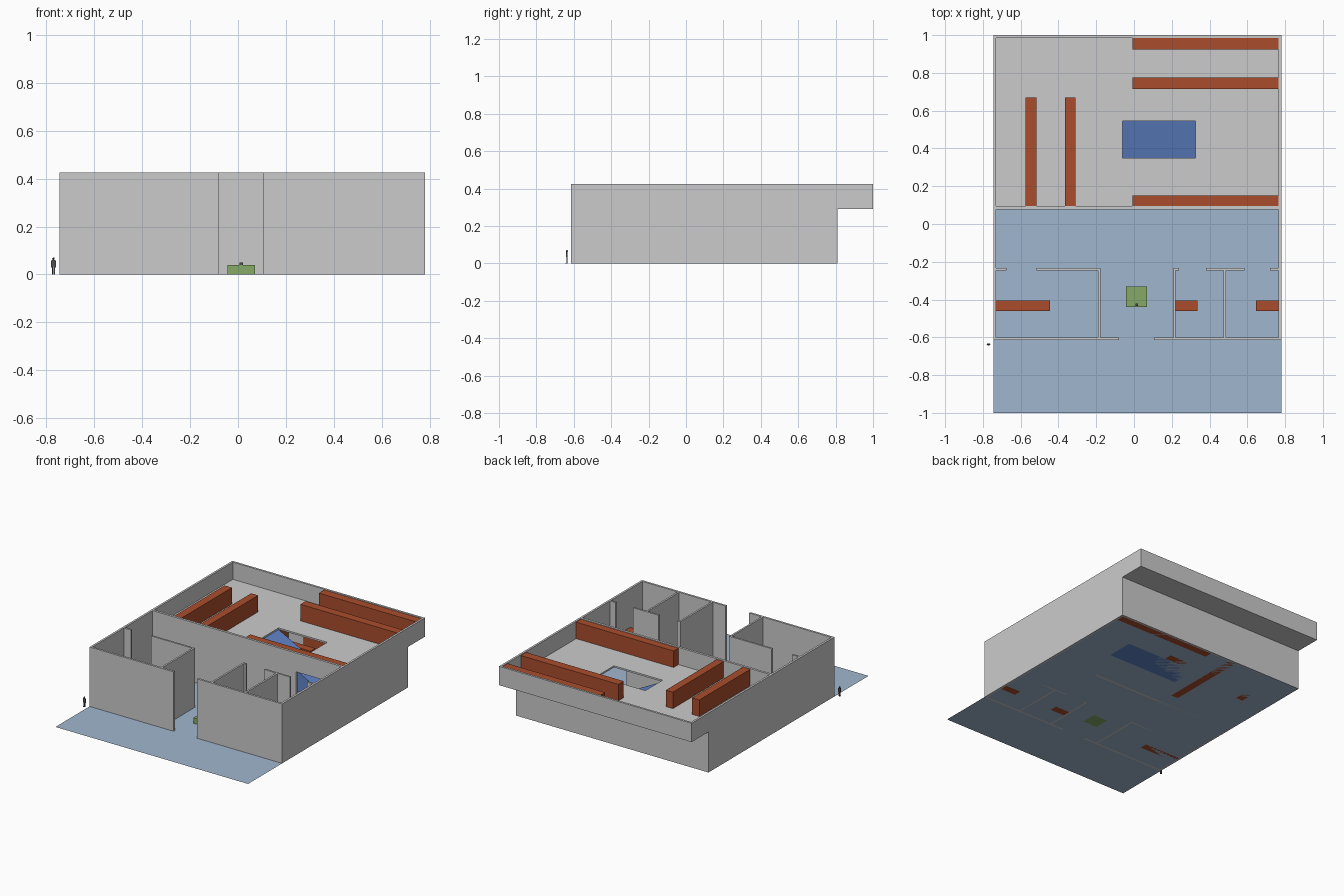
import bpy, bmesh
from mathutils import Vector

if "Cube" in bpy.data.objects:
    bpy.data.objects.remove(bpy.data.objects["Cube"])

H, FL, T = 0.425, 0.29, 0.015      # wall top, upper floor level, wall thickness
X0, X1 = -0.745, 0.78


def material(name, rgb):
    m = bpy.data.materials.new(name)
    m.diffuse_color = (*rgb, 1)
    m.use_nodes = True
    m.node_tree.nodes["Principled BSDF"].inputs["Base Color"].default_value = m.diffuse_color
    return m


BROWN = material("rack_brown", (0.4, 0.075, 0.026))
BLUE = material("ramp_blue", (0.12, 0.24, 0.6))
FLOOR = material("floor_blue_grey", (0.35, 0.47, 0.62))
GREEN = material("desk_green", (0.24, 0.4, 0.14))
DARK = material("figure_dark", (0.08, 0.08, 0.09))


def finish(bm, name, mat=None):
    bmesh.ops.recalc_face_normals(bm, faces=bm.faces)
    me = bpy.data.meshes.new(name)
    bm.to_mesh(me)
    bm.free()
    ob = bpy.data.objects.new(name, me)
    bpy.context.collection.objects.link(ob)
    if mat:
        me.materials.append(mat)
    return ob


def prism(name, pts, depth, mat=None):
    """Extrude a closed outline of 3D points along a vector."""
    bm = bmesh.new()
    f = bm.faces.new([bm.verts.new(p) for p in pts])
    r = bmesh.ops.extrude_face_region(bm, geom=[f], use_keep_orig=True)
    vs = [g for g in r["geom"] if isinstance(g, bmesh.types.BMVert)]
    bmesh.ops.translate(bm, verts=vs, vec=Vector(depth))
    return finish(bm, name, mat)


def box(name, x0, x1, y0, y1, z0, z1, mat=None):
    return prism(name, [(x0, y0, z0), (x1, y0, z0), (x1, y1, z0), (x0, y1, z0)],
                 (0, 0, z1 - z0), mat)


# ground plane reaching out in front of the building
bm = bmesh.new()
bm.faces.new([bm.verts.new(p) for p in
              [(X0, -1, 0), (X1, -1, 0), (X1, 0.81, 0), (X0, 0.81, 0)]])
finish(bm, "ground_floor", FLOOR)

# side walls, stepped under the rear overhang
for name, x in (("left_wall", X0), ("right_wall", X1 - T)):
    side = [(-0.615, 0), (0.81, 0), (0.81, FL), (1, FL), (1, H), (-0.615, H)]
    prism(name, [(x, y, z) for y, z in side], (T, 0, 0))

A, B = X0 + T, X1 - T              # inside faces of the side walls
# rear walls
box("back_wall_lower", A, B, 0.795, 0.81, 0, FL)
box("back_wall_upper", A, B, 0.985, 1, FL, H)

# front wall with an entrance gap
box("front_wall_left", A, -0.08, -0.615, -0.6, 0, H)
box("front_wall_right", 0.107, B, -0.615, -0.6, 0, H)

# middle wall with a wide ground floor opening
mid = [(A, 0), (0.405, 0), (0.405, FL), (B, FL), (B, H), (A, H)]
prism("middle_wall", [(x, 0.078, z) for x, z in mid], (0, 0.017, 0))

# office partitions with full-height door gaps
for i, (a, b) in enumerate([(A, -0.675), (-0.515, -0.177), (0.208, 0.237),
                            (0.38, 0.585), (0.72, B)]):
    box(f"office_rear_wall_{i}", a, b, -0.247, -0.234, 0, H)
for i, x in enumerate((-0.19, 0.208, 0.474)):
    box(f"office_divider_{i}", x, x + 0.013, -0.6, -0.247, 0, H)

# upper floor slab with the ramp hole
bm = bmesh.new()
xs, ys = (A, -0.06, 0.325, B), (0.095, 0.35, 0.545, 0.985)
v = [[bm.verts.new((x, y, FL)) for y in ys] for x in xs]
for i in range(3):
    for j in range(3):
        if (i, j) != (1, 1):
            bm.faces.new([v[i][j], v[i + 1][j], v[i + 1][j + 1], v[i][j + 1]])
slab = finish(bm, "upper_floor")
mod = slab.modifiers.new("thickness", "SOLIDIFY")
mod.thickness, mod.offset = 0.012, 1

# ramp between the floors
prism("ramp", [(-0.06, 0.35, 0), (0.5, 0.35, 0), (-0.06, 0.35, FL)],
      (0, 0.195, 0), BLUE)

# storage racks on the upper floor
for i, r in enumerate([(-0.007, B, 0.925, 0.985), (-0.007, B, 0.715, 0.775),
                       (-0.007, B, 0.095, 0.15), (-0.575, -0.517, 0.095, 0.67),
                       (-0.365, -0.31, 0.095, 0.67)]):
    box(f"upper_rack_{i}", *r, FL + 0.01, 0.42, BROWN)

# storage racks on the ground floor
for i, r in enumerate([(A, -0.445, -0.46, -0.405), (0.221, 0.335, -0.46, -0.405),
                       (0.645, B, -0.46, -0.405), (0, B, 0.74, 0.795),
                       (-0.21, -0.155, 0.2, 0.795), (-0.06, 0.19, 0.55, 0.605),
                       (-0.56, -0.505, 0.45, 0.7)]):
    box(f"ground_rack_{i}", *r, 0, 0.2 if i > 2 else 0.15, BROWN)

# reception desk with a small screen
box("desk", -0.043, 0.07, -0.44, -0.33, 0, 0.04, GREEN)
box("desk_screen", 0.007, 0.021, -0.435, -0.42, 0.04, 0.05, DARK)

# standing figure beside the entrance, for scale
px, py = -0.77, -0.637
for s, side in ((-1, "left"), (1, "right")):
    c = px + s * 0.0035
    box(f"figure_{side}_leg", c - 0.0025, c + 0.0025, py - 0.003, py + 0.003, 0, 0.033, DARK)
    box(f"figure_{side}_foot", c - 0.0025, c + 0.0025, py - 0.007, py - 0.003, 0, 0.003, DARK)
    c = px + s * 0.0085
    box(f"figure_{side}_arm", c - 0.0015, c + 0.0015, py - 0.002, py + 0.002, 0.03, 0.058, DARK)
box("figure_torso", px - 0.007, px + 0.007, py - 0.0035, py + 0.0035, 0.033, 0.06, DARK)
bm = bmesh.new()
bmesh.ops.create_icosphere(bm, subdivisions=2, radius=0.0055)
bmesh.ops.translate(bm, verts=bm.verts, vec=(px, py, 0.0655))
finish(bm, "figure_head", DARK)
